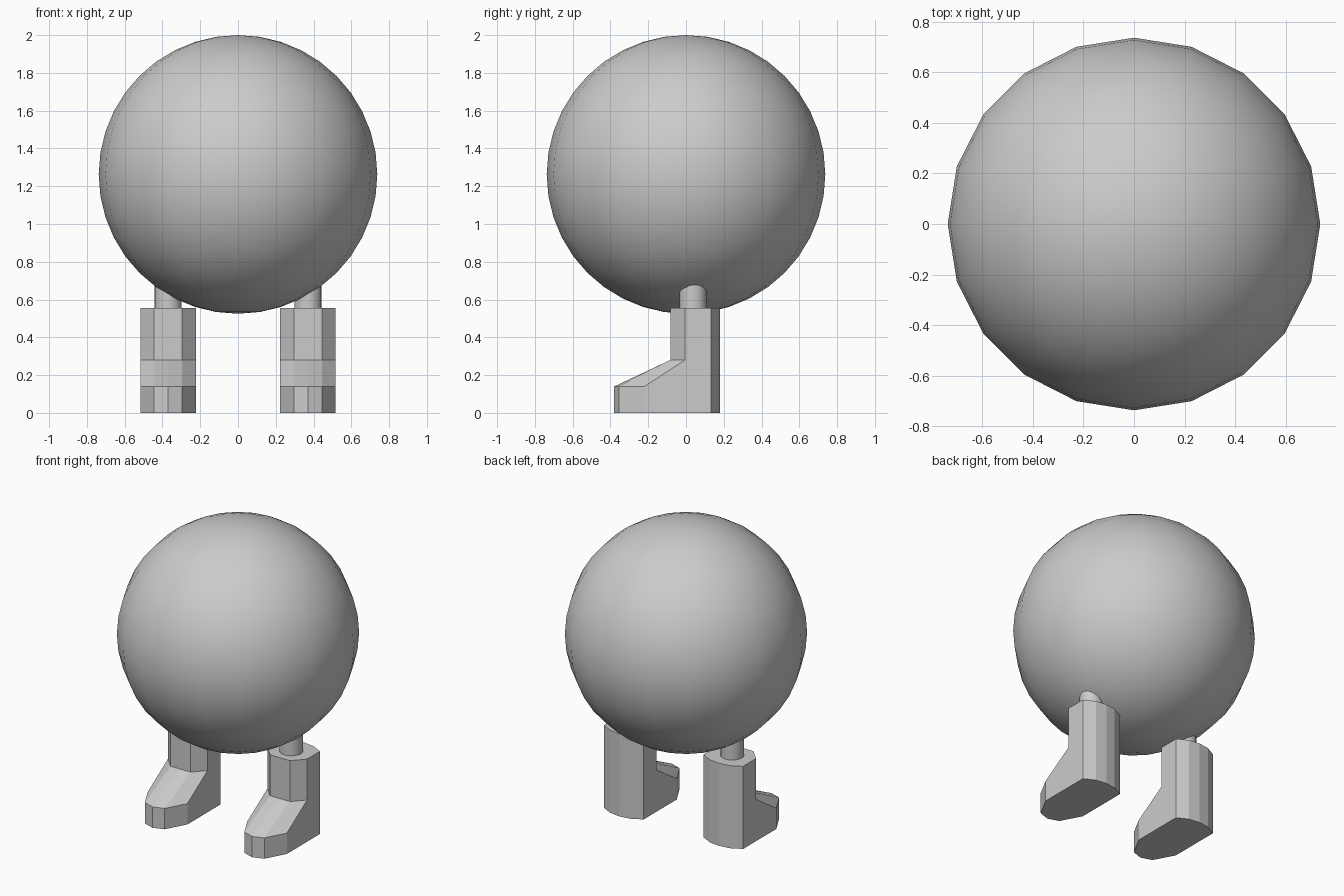
import bpy, bmesh

if "Cube" in bpy.data.objects:
    bpy.data.objects.remove(bpy.data.objects["Cube"])


def make_object(name, bm, angle=None):
    bmesh.ops.recalc_face_normals(bm, faces=bm.faces)
    mesh = bpy.data.meshes.new(name)
    bm.to_mesh(mesh)
    bm.free()
    ob = bpy.data.objects.new(name, mesh)
    bpy.context.collection.objects.link(ob)
    if angle:
        bpy.ops.object.select_all(action='DESELECT')
        ob.select_set(True)
        bpy.context.view_layer.objects.active = ob
        bpy.ops.object.shade_smooth_by_angle(angle=angle)
    return ob


def boot_outline(nose, bevel, side):
    # plan outline: front centre, front bevel and side depths, then the round heel
    half = [(0.074, bevel), (0.147, side), (0.147, 0.132), (0.074, 0.17)]
    left = [(-x, y) for x, y in reversed(half)]
    return [(0, nose)] + half + [(0, 0.18)] + left


def build_boot(name, cx):
    toe = boot_outline(-0.38, -0.355, -0.22)
    shaft = boot_outline(-0.083, -0.083, -0.005)
    bm = bmesh.new()
    rings = [[bm.verts.new((cx + x, y, z)) for x, y in outline]
             for outline, z in ((toe, 0), (toe, 0.14), (shaft, 0.28), (shaft, 0.555))]
    n = len(toe)
    for a, b in zip(rings, rings[1:]):
        for i in range(n):
            j = (i + 1) % n
            bm.faces.new((a[i], a[j], b[j], b[i]))
    bm.faces.new(rings[0][::-1])
    bm.faces.new(rings[-1])
    make_object(name, bm)


def build_leg(name, cx):
    bm = bmesh.new()
    bmesh.ops.create_cone(bm, cap_ends=True, segments=20,
                          radius1=0.072, radius2=0.072, depth=0.24)
    bmesh.ops.translate(bm, verts=bm.verts, vec=(cx, 0.037, 0.66))
    make_object(name, bm, 0.6)


# round body
bm = bmesh.new()
bmesh.ops.create_uvsphere(bm, u_segments=20, v_segments=20, radius=0.7375)
bmesh.ops.translate(bm, verts=bm.verts, vec=(0, 0, 1.2625))
make_object("body", bm, 0.6)

# legs and boots on both sides
for side, cx in (("left", 0.37), ("right", -0.37)):
    build_leg(side + "_leg", cx)
    build_boot(side + "_boot", cx)
